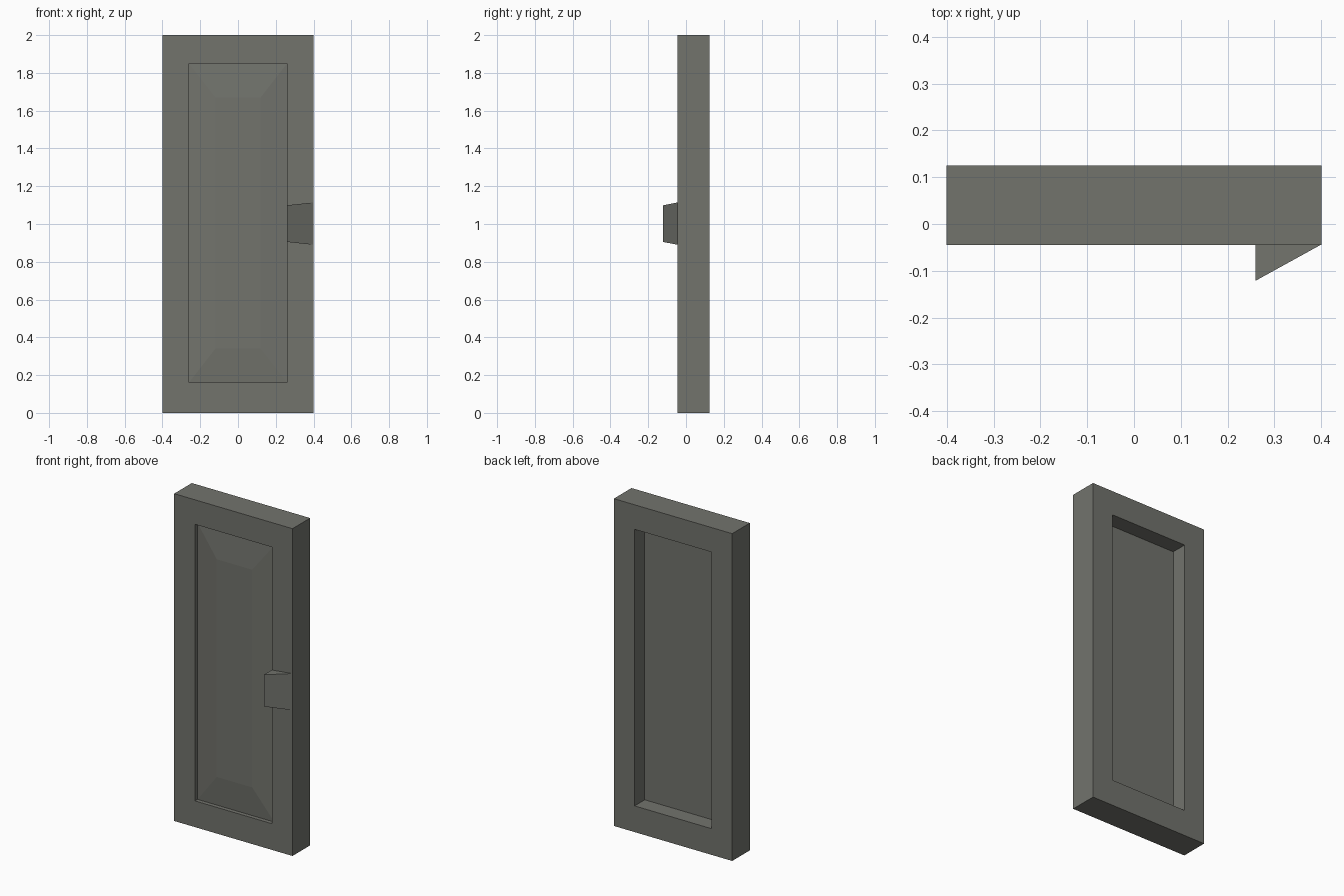
import bpy, bmesh

if "Cube" in bpy.data.objects:
    bpy.data.objects.remove(bpy.data.objects["Cube"])

grey = bpy.data.materials.new("weathered grey")
grey.diffuse_color = (0.168, 0.172, 0.152, 1)
grey.use_nodes = True
grey.node_tree.nodes["Principled BSDF"].inputs["Base Color"].default_value = grey.diffuse_color


def make_object(name, bm):
    bmesh.ops.recalc_face_normals(bm, faces=bm.faces)
    mesh = bpy.data.meshes.new(name)
    bm.to_mesh(mesh)
    bm.free()
    mesh.materials.append(grey)
    obj = bpy.data.objects.new(name, mesh)
    bpy.context.collection.objects.link(obj)


def ring(bm, half_x, z0, z1, y):
    corners = ((-half_x, z0), (half_x, z0), (half_x, z1), (-half_x, z1))
    return [bm.verts.new((x, y, z)) for x, z in corners]


def bridge(bm, a, b):
    for i in range(len(a)):
        j = (i + 1) % len(a)
        bm.faces.new((a[i], a[j], b[j], b[i]))


FRONT, BACK = -0.045, 0.125
OPEN_X, OPEN_Z0, OPEN_Z1 = 0.26, 0.16, 1.85

# Door frame: four rings closed into a rectangular tube
bm = bmesh.new()
rings = [ring(bm, 0.4, 0, 2, FRONT), ring(bm, 0.4, 0, 2, BACK),
         ring(bm, OPEN_X, OPEN_Z0, OPEN_Z1, BACK),
         ring(bm, OPEN_X, OPEN_Z0, OPEN_Z1, FRONT)]
for i in range(4):
    bridge(bm, rings[i], rings[(i + 1) % 4])
make_object("door_frame", bm)

# Recessed panel: flat back, gently raised field on the front
bm = bmesh.new()
back = ring(bm, OPEN_X, OPEN_Z0, OPEN_Z1, 0.027)
edge = ring(bm, OPEN_X, OPEN_Z0, OPEN_Z1, -0.02)
field = ring(bm, 0.12, 0.34, 1.67, -0.034)
bm.faces.new(back)
bridge(bm, back, edge)
bridge(bm, edge, field)
bm.faces.new(field)
make_object("raised_panel", bm)

# Wedge handle: triangular plan, flaring towards the door edge
bm = bmesh.new()
plan = ((0.26, FRONT, 0.097), (0.26, -0.121, 0.097), (0.398, FRONT, 0.112))
low, high = [[bm.verts.new((x, y, 1.002 + s * h)) for x, y, h in plan]
             for s in (-1, 1)]
bm.faces.new(low)
bm.faces.new(high)
bridge(bm, low, high)
make_object("wedge_handle", bm)
